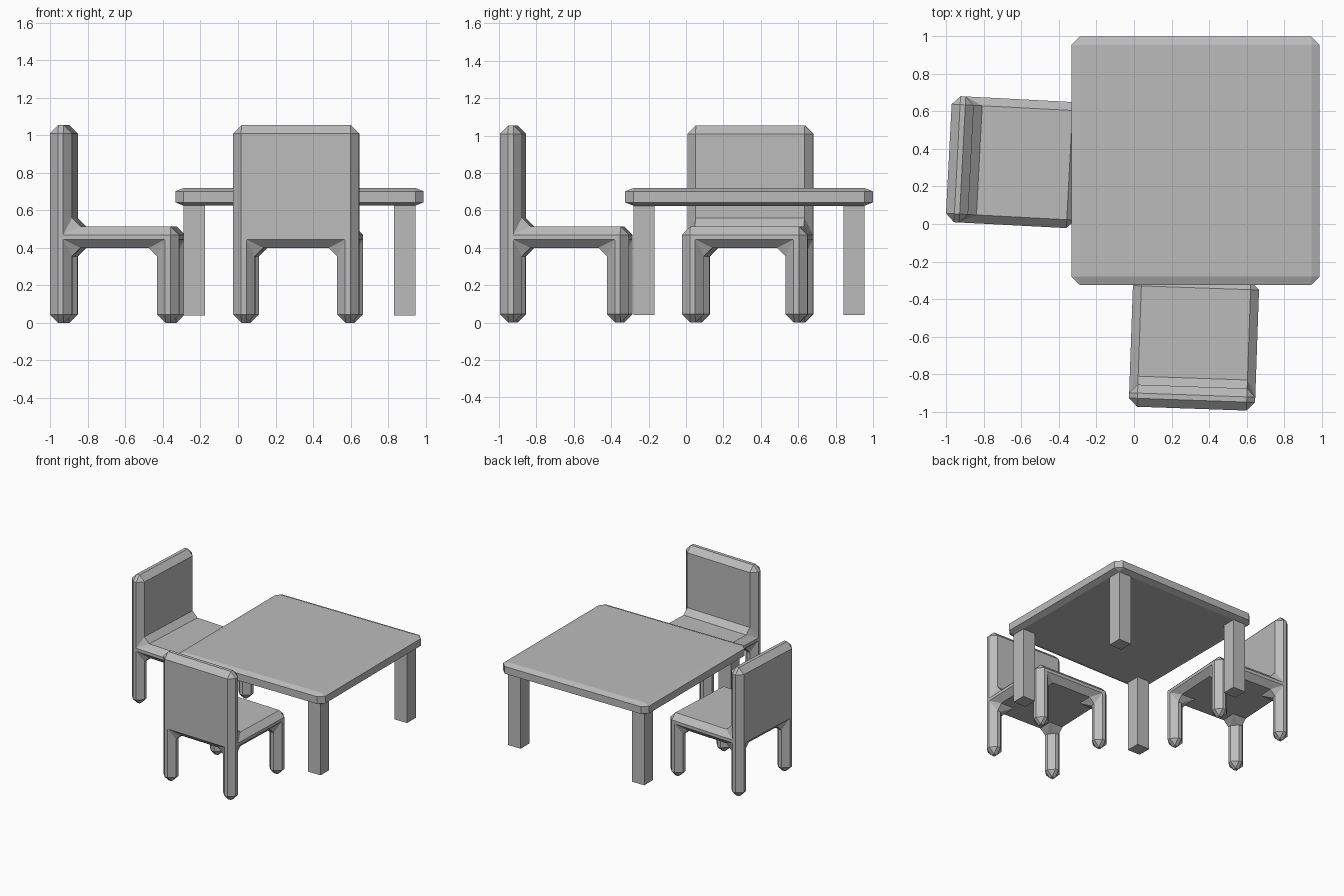
import bpy, bmesh, math
from mathutils import Matrix, Vector

cube = bpy.data.objects.get("Cube")
if cube:
    bpy.data.objects.remove(cube, do_unlink=True)

grey = bpy.data.materials.new("plain_grey")
grey.use_nodes = True
colour = (0.5, 0.5, 0.5, 1)
grey.diffuse_color = colour
grey.node_tree.nodes["Principled BSDF"].inputs["Base Color"].default_value = colour


def add_object(name, bm, location, turn=0, bevel=0):
    mesh = bpy.data.meshes.new(name)
    bmesh.ops.recalc_face_normals(bm, faces=bm.faces)
    bm.to_mesh(mesh)
    bm.free()
    mesh.materials.append(grey)
    obj = bpy.data.objects.new(name, mesh)
    bpy.context.collection.objects.link(obj)
    obj.location = location
    obj.rotation_euler.z = math.radians(turn)
    if bevel:
        mod = obj.modifiers.new("chamfer", 'BEVEL')
        mod.width = bevel
        mod.segments = 1
        mod.limit_method = 'ANGLE'
    return obj


def box(name, size, location, bevel=0):
    bm = bmesh.new()
    bmesh.ops.create_cube(bm, size=1, matrix=Matrix.Diagonal((*size, 1)))
    return add_object(name, bm, location, bevel=bevel)


# Chair: one solid with legs, seat and back, chamfered all over
WIDTH, DEPTH, LEG = 0.673, 0.69, 0.118
XS = [-WIDTH / 2, LEG - WIDTH / 2, WIDTH / 2 - LEG, WIDTH / 2]
YS = [-DEPTH / 2, LEG - DEPTH / 2, DEPTH / 2 - LEG, DEPTH / 2]
ZS = [0, 0.4, 0.515, 1.055]


def filled(i, j, k):
    if min(i, j, k) < 0 or max(i, j, k) > 2:
        return False
    if k == 0:
        return i != 1 and j != 1      # four legs
    return k == 1 or j == 0           # seat, then back


def chair(name, location, turn):
    bm = bmesh.new()
    for i in range(3):
        for j in range(3):
            for k in range(3):
                if not filled(i, j, k):
                    continue
                for axis in range(3):
                    for side in (0, 1):
                        near = [i, j, k]
                        near[axis] += 2 * side - 1
                        if filled(*near):
                            continue
                        corners = []
                        for a, b in ((0, 0), (1, 0), (1, 1), (0, 1)):
                            c = [i, j, k]
                            c[axis] += side
                            c[(axis + 1) % 3] += a
                            c[(axis + 2) % 3] += b
                            corners.append(bm.verts.new((XS[c[0]], YS[c[1]], ZS[c[2]])))
                        bm.faces.new(corners)
    bmesh.ops.remove_doubles(bm, verts=bm.verts, dist=0.001)
    bmesh.ops.recalc_face_normals(bm, faces=bm.faces)
    bmesh.ops.dissolve_limit(bm, angle_limit=0.02, verts=bm.verts, edges=bm.edges)
    add_object(name, bm, location, turn, bevel=0.045)


chair("front_chair", (0.32, -0.64, 0), -2)
chair("side_chair", (-0.643, 0.33, 0), -93)

# Table top: flattened so its chamfer is wide and shallow
CX, CY, FLAT = 0.328, 0.337, 0.4
top = box("table_top", (1.325, 1.325, 0.095 / FLAT), (CX, CY, 0.6725), bevel=0.045)
top.scale.z = FLAT

# Table legs
for sx, side in ((-1, "right"), (1, "left")):
    for sy, end in ((-1, "front"), (1, "back")):
        box(f"table_leg_{end}_{side}", (0.113, 0.113, 0.59),
            (CX + sx * 0.561, CY + sy * 0.561, 0.335))
